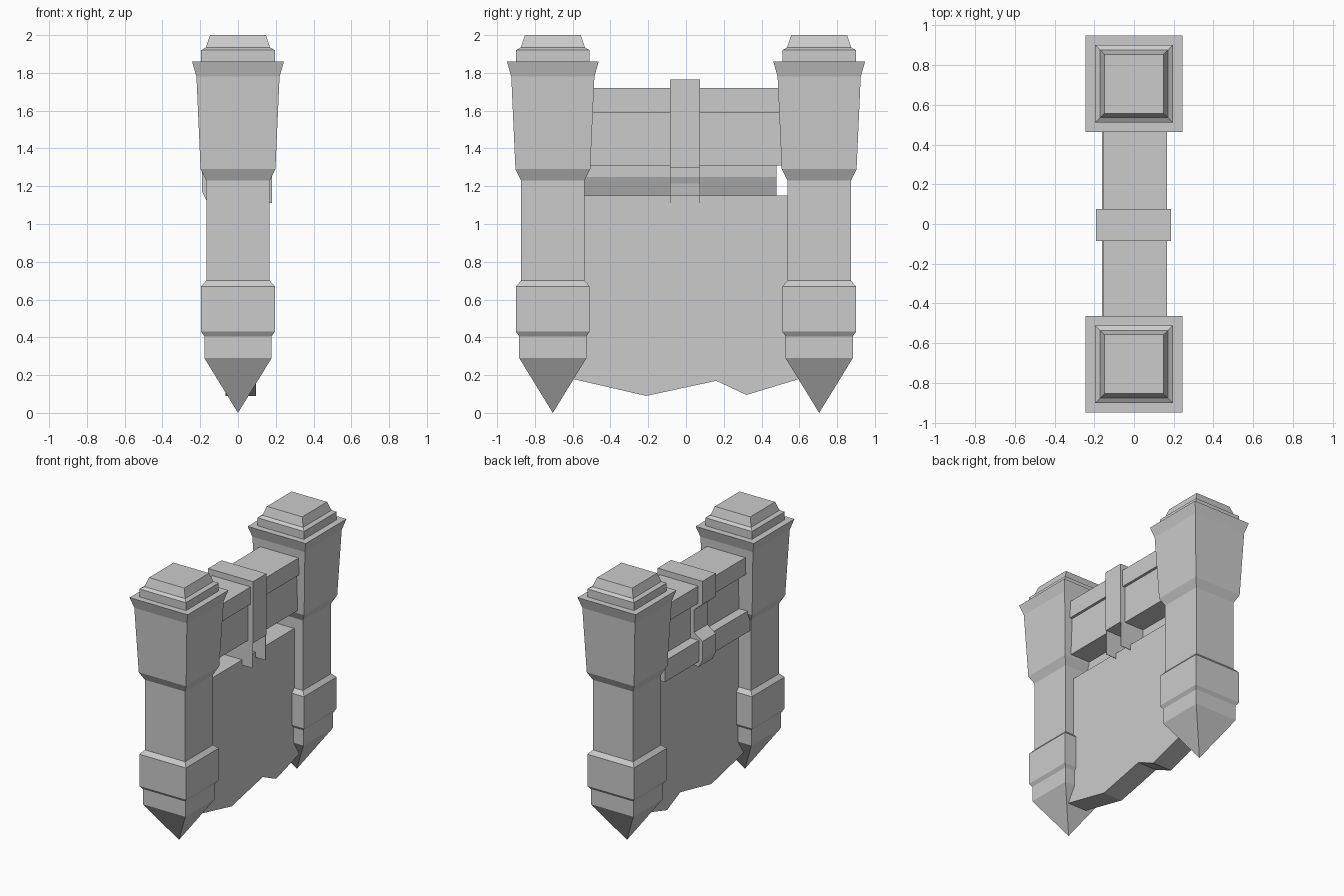
import bpy, bmesh
from mathutils import Vector

if "Cube" in bpy.data.objects:
    bpy.data.objects.remove(bpy.data.objects["Cube"])

stone = bpy.data.materials.new("light_grey")
stone.use_nodes = True
GREY = (0.6, 0.6, 0.6, 1)
stone.diffuse_color = GREY
stone.node_tree.nodes["Principled BSDF"].inputs["Base Color"].default_value = GREY


def finish(name, bm):
    bmesh.ops.recalc_face_normals(bm, faces=bm.faces)
    mesh = bpy.data.meshes.new(name)
    bm.to_mesh(mesh)
    bm.free()
    mesh.materials.append(stone)
    obj = bpy.data.objects.new(name, mesh)
    bpy.context.collection.objects.link(obj)
    return obj


def prism(name, points, start, end, axis):
    """Extrude a 2D outline along y (x-z outline) or along x (y-z outline)."""
    bm = bmesh.new()
    place = (lambda a, b: (a, start, b)) if axis == "y" else (lambda a, b: (start, a, b))
    face = bm.faces.new([bm.verts.new(place(a, b)) for a, b in points])
    moved = bmesh.ops.extrude_face_region(bm, geom=[face])["geom"]
    shift = Vector((0, end - start, 0) if axis == "y" else (end - start, 0, 0))
    bmesh.ops.translate(bm, vec=shift, verts=[v for v in moved if isinstance(v, bmesh.types.BMVert)])
    return finish(name, bm)


def box(name, x0, x1, y0, y1, z0, z1):
    return prism(name, [(x0, z0), (x1, z0), (x1, z1), (x0, z1)], y0, y1, "y")


def pillar(name, y, profile):
    """Stack square rings of (half width, height) above a pointed foot."""
    bm = bmesh.new()
    tip = bm.verts.new((0, y, 0))
    previous = None
    for half, z in profile:
        ring = [bm.verts.new((sx * half, y + sy * half, z))
                for sx, sy in ((-1, -1), (1, -1), (1, 1), (-1, 1))]
        for i in range(4):
            j = (i + 1) % 4
            if previous:
                bm.faces.new((previous[i], previous[j], ring[j], ring[i]))
            else:
                bm.faces.new((tip, ring[j], ring[i]))
        previous = ring
    bm.faces.new(previous)
    return finish(name, bm)


# Square pillars with pointed foot, collars and stepped cap
PILLAR = [(0.178, 0.29), (0.178, 0.405), (0.195, 0.43), (0.195, 0.67), (0.168, 0.70),
          (0.168, 1.23), (0.198, 1.29), (0.22, 1.78), (0.243, 1.86), (0.195, 1.86),
          (0.195, 1.92), (0.17, 1.935), (0.148, 2.0)]
for name, y in (("front_pillar", -0.705), ("back_pillar", 0.705)):
    pillar(name, y, PILLAR)

# Wall panel with a ragged lower edge
prism("wall_panel", [(-0.6, 1.15), (-0.6, 0.18), (-0.21, 0.09), (0.16, 0.17),
                     (0.32, 0.095), (0.6, 0.18), (0.6, 1.15)], -0.065, 0.095, "x")

# Stacked crossbeams
box("top_beam", -0.155, 0.165, -0.52, 0.52, 1.59, 1.72)
box("middle_beam", -0.09, 0.145, -0.54, 0.54, 1.31, 1.59)
prism("lower_beam", [(-0.16, 1.31), (-0.16, 1.15), (-0.06, 1.15), (-0.02, 1.25), (-0.02, 1.31)],
      -0.54, 0.48, "y")

# Strap folded around the beams
prism("strap", [(-0.19, 1.765), (0.185, 1.765), (0.185, 1.30), (-0.02, 1.30), (-0.05, 1.12),
                (-0.16, 1.11), (-0.19, 1.17), (-0.19, 1.31), (-0.12, 1.36), (-0.12, 1.53),
                (-0.19, 1.59)], -0.085, 0.075, "y")

# Thin hanging cheeks below the strap
for name, y in (("front_strap_cheek", -0.085), ("back_strap_cheek", 0.071)):
    prism(name, [(-0.06, 1.11), (0.18, 1.11), (0.18, 1.30), (-0.06, 1.30)], y, y + 0.004, "y")
